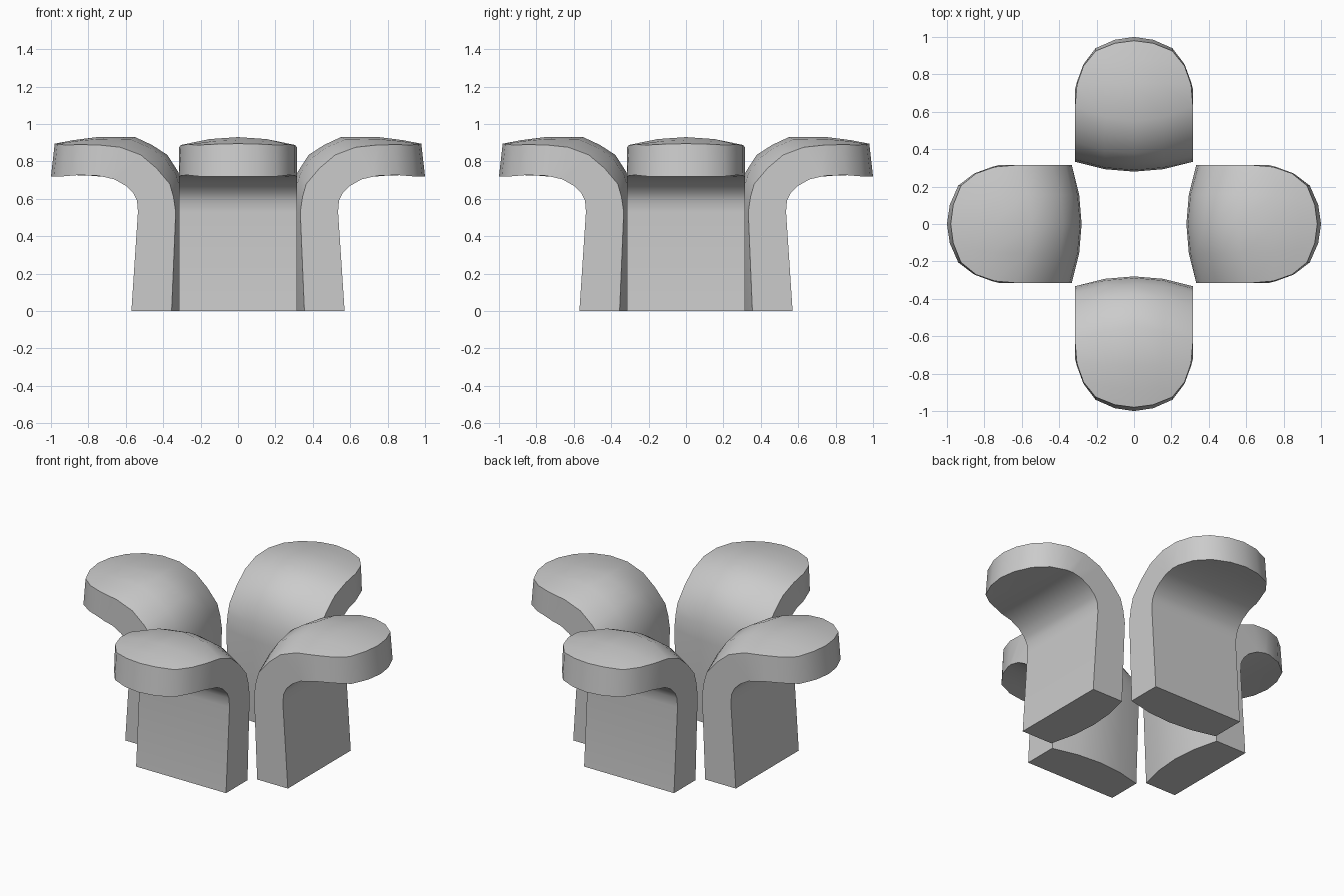
import bpy
import bmesh
import math

if "Cube" in bpy.data.objects:
    bpy.data.objects.remove(bpy.data.objects["Cube"], do_unlink=True)

grey = bpy.data.materials.new("light grey")
grey.use_nodes = True
GREY = (0.6, 0.6, 0.6, 1.0)
grey.diffuse_color = GREY
grey.node_tree.nodes["Principled BSDF"].inputs["Base Color"].default_value = GREY

# Stations from foot to tip: half width, upper edge (r, z), upper middle (r, z),
# lower edge (r, z), lower middle r
STATIONS = [
    (0.315, (0.355, 0.0), (0.305, 0.0), (0.57, 0.0), 0.57),
    (0.315, (0.333, 0.53), (0.28, 0.53), (0.535, 0.53), 0.535),
    (0.315, (0.345, 0.61), (0.288, 0.64), (0.54, 0.59), 0.54),
    (0.315, (0.365, 0.68), (0.32, 0.745), (0.56, 0.63), 0.56),
    (0.315, (0.437, 0.765), (0.378, 0.835), (0.60, 0.67), 0.60),
    (0.315, (0.52, 0.835), (0.46, 0.888), (0.66, 0.704), 0.66),
    (0.315, (0.63, 0.876), (0.55, 0.93), (0.72, 0.718), 0.72),
    (0.305, (0.745, 0.888), (0.755, 0.93), (0.76, 0.725), 0.80),
    (0.27, (0.845, 0.89), (0.88, 0.914), (0.855, 0.727), 0.90),
    (0.205, (0.925, 0.888), (0.98, 0.895), (0.94, 0.72), 1.0),
]
COLUMNS = [-1.0, -0.5, 0.0, 0.5, 1.0]


def mix(middle, edge, v):
    """Blend from the middle value to the edge value across the width."""
    return middle + (edge - middle) * v * v


# One petal: a thick bent tongue lofted through the stations, pointing along +x
bm = bmesh.new()
rings = []
for w, up_edge, up_mid, low_edge, low_mid in STATIONS:
    upper = [bm.verts.new((mix(up_mid[0], up_edge[0], v), v * w,
                           mix(up_mid[1], up_edge[1], v))) for v in COLUMNS]
    lower = [bm.verts.new((mix(low_mid, low_edge[0], v), v * w, low_edge[1]))
             for v in COLUMNS]
    rings.append(upper + lower[::-1])
for a, b in zip(rings, rings[1:]):
    n = len(a)
    for i in range(n):
        j = (i + 1) % n
        bm.faces.new((a[i], a[j], b[j], b[i]))
# Foot and rounded tip
bm.faces.new(rings[0])
tip = rings[-1]
for i in range(4):
    bm.faces.new((tip[i], tip[i + 1], tip[8 - i], tip[9 - i]))
bmesh.ops.recalc_face_normals(bm, faces=bm.faces[:])
mesh = bpy.data.meshes.new("petal")
bm.to_mesh(mesh)
bm.free()
mesh.materials.append(grey)

# Four petals around the centre
bpy.ops.object.select_all(action='DESELECT')
for k, side in enumerate(("left", "back", "right", "front")):
    petal = bpy.data.objects.new(side + "_petal", mesh.copy())
    petal.rotation_euler.z = k * math.pi / 2
    bpy.context.collection.objects.link(petal)
    petal.select_set(True)
    bpy.context.view_layer.objects.active = petal
bpy.ops.object.shade_smooth_by_angle(angle=math.radians(40))
